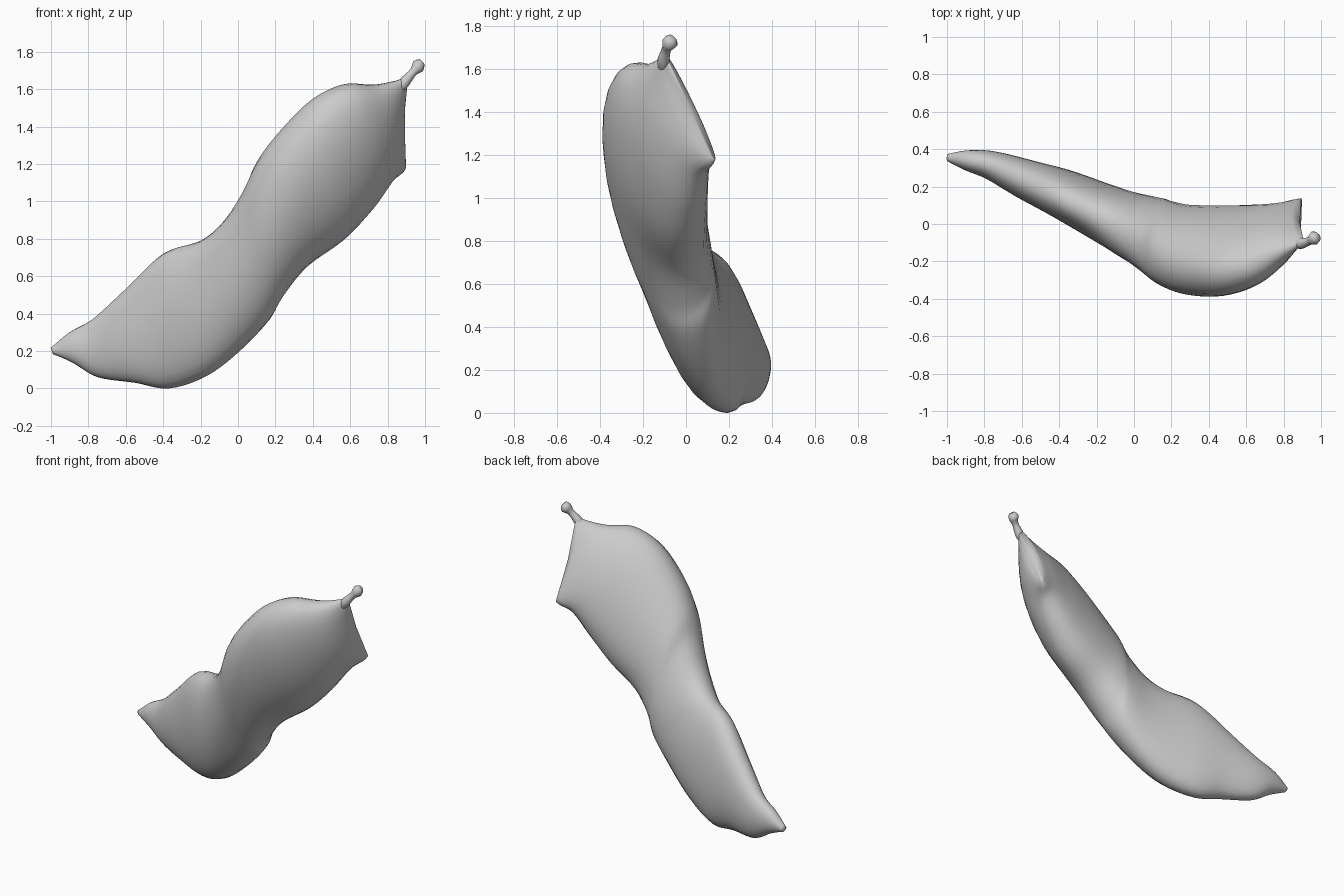
import bpy, bmesh, math
from mathutils import Vector

if "Cube" in bpy.data.objects:
    bpy.data.objects.remove(bpy.data.objects["Cube"])

RING = 28


def spline(rows, steps):
    """Catmull-Rom interpolation of rows of numbers."""
    out = []
    n = len(rows)
    for i in range(n - 1):
        p0, p1, p2, p3 = (rows[max(i - 1, 0)], rows[i], rows[i + 1], rows[min(i + 2, n - 1)])
        for s in range(steps):
            t = s / steps
            out.append([0.5 * (2 * b + (c - a) * t + (2 * a - 5 * b + 4 * c - d) * t * t
                               + (3 * b - a - 3 * c + d) * t ** 3)
                        for a, b, c, d in zip(p0, p1, p2, p3)])
    out.append(list(rows[-1]))
    return out


def loft(name, rings):
    """Skin a list of equal vertex rings and cap both ends."""
    bm = bmesh.new()
    loops = [[bm.verts.new(p) for p in r] for r in rings]
    n = len(loops[0])
    for a, b in zip(loops, loops[1:]):
        for i in range(n):
            j = (i + 1) % n
            bm.faces.new((a[i], a[j], b[j], b[i]))
    for loop in (loops[0], loops[-1]):
        c = bm.verts.new(sum((v.co for v in loop), Vector()) / n)
        for i in range(n):
            bm.faces.new((loop[i], loop[(i + 1) % n], c))
    bmesh.ops.recalc_face_normals(bm, faces=bm.faces)
    me = bpy.data.meshes.new(name)
    bm.to_mesh(me)
    bm.free()
    me.shade_smooth()
    ob = bpy.data.objects.new(name, me)
    bpy.context.collection.objects.link(ob)
    return ob


# Pouch sections: upper edge xyz, lower edge xyz, half thickness, end hollow
sections = [
    (-1.00, .365, .215, -.99, .345, .185, .02, 0),
    (-.90, .345, .30, -.88, .335, .135, .055, 0),
    (-.77, .315, .375, -.75, .31, .06, .078, 0),
    (-.60, .24, .53, -.55, .235, .03, .108, 0),
    (-.40, .14, .72, -.37, .185, .0, .13, 0),
    (-.20, .04, .79, -.17, .10, .065, .15, 0),
    (-.08, -.05, .89, .01, .05, .20, .165, 0),
    (.02, -.145, 1.04, .17, .03, .37, .182, 0),
    (.10, -.22, 1.20, .24, .015, .50, .198, 0),
    (.22, -.285, 1.35, .36, .01, .66, .203, 0),
    (.40, -.305, 1.53, .55, .02, .80, .197, 0),
    (.58, -.27, 1.62, .69, .045, .95, .17, 0),
    (.74, -.19, 1.62, .80, .08, 1.10, .12, 0),
    (.85, -.13, 1.645, .87, .12, 1.15, .065, .01),
    (.905, -.10, 1.67, .895, .135, 1.175, .03, .03),
]
rows = spline(sections, 5)
mids = [(Vector(r[0:3]) + Vector(r[3:6])) / 2 for r in rows]
rings = []
for k, r in enumerate(rows):
    up, low = Vector(r[0:3]), Vector(r[3:6])
    axis = (mids[min(k + 2, len(mids) - 1)] - mids[max(k - 2, 0)]).normalized()
    half = (up - low) / 2
    normal = axis.cross(half).normalized()
    ring = []
    for i in range(RING):
        a = 2 * math.pi * i / RING
        c, s = math.cos(a), math.sin(a)
        w = math.copysign(abs(s) ** 0.9, s) * r[6]
        ring.append(mids[k] + half * c + normal * w - Vector((1, 0, 0)) * r[7] * (1 - c * c))
    rings.append(ring)
loft("pouch_body", rings)

# Stem with a small knob at the upper corner: centre xyz, radius
stem = [
    (.85, -.105, 1.585, .02),
    (.885, -.105, 1.63, .03),
    (.91, -.10, 1.66, .026),
    (.94, -.09, 1.695, .022),
    (.963, -.075, 1.722, .037),
    (.983, -.072, 1.745, .021),
]
direction = Vector((.72, .2, .68)).normalized()
side = direction.cross(Vector((0, 1, 0))).normalized()
other = direction.cross(side)
loft("stem_knob", [[Vector(r[:3]) + (side * math.cos(2 * math.pi * i / 10)
                   + other * math.sin(2 * math.pi * i / 10)) * r[3] for i in range(10)]
                   for r in spline(stem, 2)])
